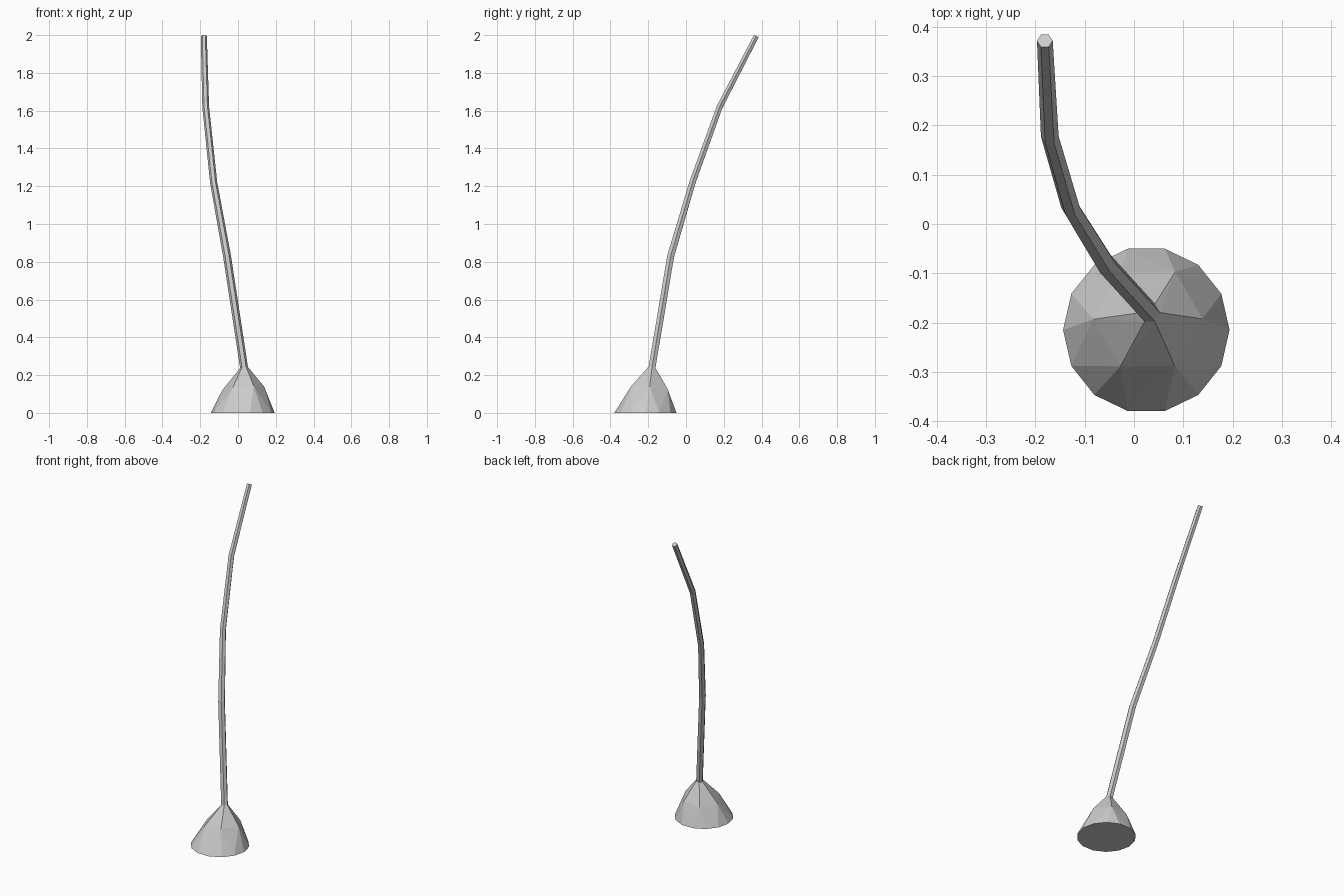
import bpy, bmesh
from math import sin, cos, tau
from mathutils import Vector

if "Cube" in bpy.data.objects:
    bpy.data.objects.remove(bpy.data.objects["Cube"])


def ring(center, radius, sides, direction=(0, 0, 1)):
    """Polygon around center, turned to face along direction."""
    turn = Vector((0, 0, 1)).rotation_difference(Vector(direction).normalized())
    c = Vector(center)
    return [c + turn @ Vector((radius * cos(tau * i / sides), radius * sin(tau * i / sides), 0))
            for i in range(sides)]


def finish(name, bm):
    bmesh.ops.recalc_face_normals(bm, faces=bm.faces[:])
    mesh = bpy.data.meshes.new(name)
    bm.to_mesh(mesh)
    bm.free()
    bpy.context.collection.objects.link(bpy.data.objects.new(name, mesh))


# Stem: six-sided tapering tube along a bent path (x, y, z, radius)
path = [(0.032, -0.18, 0.24, 0.021), (-0.058, -0.081, 0.83, 0.021),
        (-0.129, 0.034, 1.22, 0.019), (-0.171, 0.178, 1.62, 0.018),
        (-0.181, 0.372, 1.994, 0.016)]
points = [Vector(p[:3]) for p in path]
rings = []
for i, p in enumerate(points):
    ahead = points[min(i + 1, len(points) - 1)]
    behind = points[max(i - 1, 0)]
    rings.append(ring(p, path[i][3], 6, ahead - behind))

bm = bmesh.new()
loops = [[bm.verts.new(co) for co in r] for r in rings]
for low, high in zip(loops, loops[1:]):
    for k in range(6):
        n = (k + 1) % 6
        bm.faces.new((low[k], low[n], high[n], high[k]))
bm.faces.new(loops[0][::-1])
bm.faces.new(loops[-1])
finish("stem", bm)

# Flared base: 14-sided foot narrowing through a hexagon to the stem
bm = bmesh.new()
for co in (ring((0.025, -0.215, 0), 0.169, 14)
           + ring((0.028, -0.193, 0.13), 0.111, 6, (-0.08, 0.09, 0.98))
           + rings[0]):
    bm.verts.new(co)
bmesh.ops.convex_hull(bm, input=bm.verts[:])
bmesh.ops.dissolve_limit(bm, angle_limit=0.01, verts=bm.verts[:], edges=bm.edges[:])
finish("flared_base", bm)
